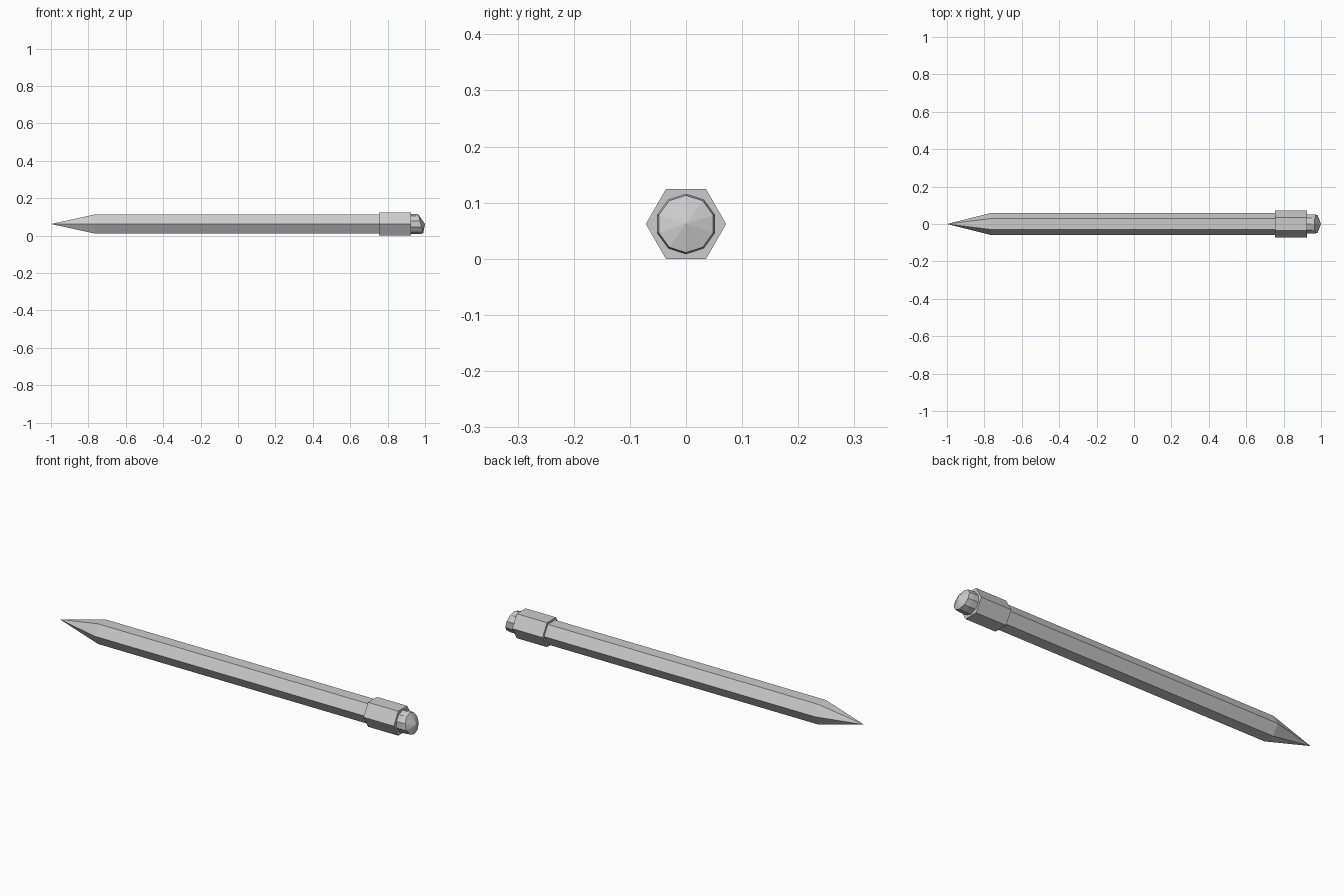
import bpy, bmesh, math

cube = bpy.data.objects.get("Cube")
if cube:
    bpy.data.objects.remove(cube, do_unlink=True)

AXIS_Z = 0.062

grey = bpy.data.materials.new("light grey")
grey.use_nodes = True
colour = (0.6, 0.6, 0.6, 1)
grey.diffuse_color = colour
grey.node_tree.nodes["Principled BSDF"].inputs["Base Color"].default_value = colour


def lathe(name, sides, profile, turn=0.0):
    """Loft polygons along x; profile rows are (x, radius, slant). Zero radius makes a point."""
    bm = bmesh.new()
    rings = []
    for x, radius, slant in profile:
        if radius == 0:
            rings.append([bm.verts.new((x, 0, AXIS_Z))])
            continue
        ring = []
        for i in range(sides):
            a = math.tau * (i + turn) / sides
            y, z = radius * math.cos(a), radius * math.sin(a)
            ring.append(bm.verts.new((x - slant * z, y, AXIS_Z + z)))
        rings.append(ring)
    for a, b in zip(rings, rings[1:]):
        for i in range(sides):
            j = (i + 1) % sides
            quad = [a[i % len(a)], a[j % len(a)], b[j % len(b)], b[i % len(b)]]
            bm.faces.new(list(dict.fromkeys(quad)))
    for ring in (rings[0], rings[-1]):
        if len(ring) > 2:
            bm.faces.new(ring)
    bmesh.ops.recalc_face_normals(bm, faces=bm.faces)
    mesh = bpy.data.meshes.new(name)
    bm.to_mesh(mesh)
    bm.free()
    mesh.materials.append(grey)
    obj = bpy.data.objects.new(name, mesh)
    bpy.context.collection.objects.link(obj)
    return obj


# Hexagonal shaft with its sharpened point
lathe("pencil_shaft", 6, [(-1.0, 0, 0), (-0.765, 0.059, 0), (0.77, 0.059, 0)])

# Wider hexagonal collar
lathe("collar", 6, [(0.755, 0.0716, 0), (0.925, 0.0716, 0)])

# Worn eraser with a slanted rim and low faceted crown
lathe("eraser", 10, [(0.91, 0.054, 0), (0.955, 0.054, 0.1),
                     (0.977, 0.051, 0.25), (1.0, 0, 0)], turn=0.5)
